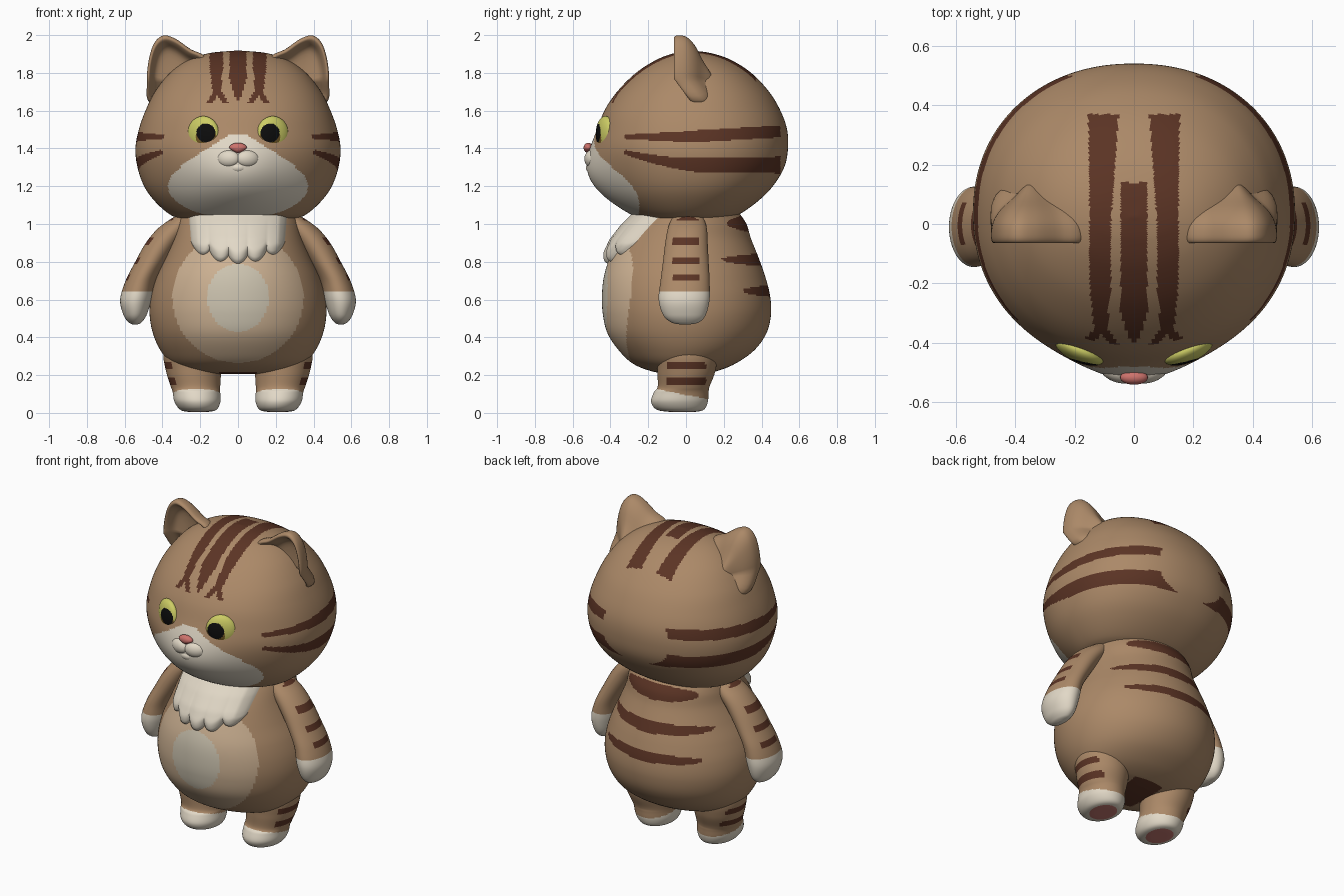
import bpy, bmesh, math
from mathutils import Vector, Matrix

if "Cube" in bpy.data.objects:
    bpy.data.objects.remove(bpy.data.objects["Cube"])

COLOURS = {
    "fur": (0.41, 0.25, 0.138), "stripe": (0.105, 0.034, 0.018), "cream": (0.76, 0.69, 0.57),
    "belly": (0.62, 0.45, 0.295), "belly_patch": (0.62, 0.56, 0.44), "eye_yellow": (0.61, 0.61, 0.13),
    "pupil_black": (0.004, 0.004, 0.004), "iris_brown": (0.19, 0.11, 0.02),
    "nose_pink": (0.61, 0.17, 0.15), "pad_pink": (0.56, 0.19, 0.165)}
MATS = {}
for key, rgb in COLOURS.items():
    MATS[key] = bpy.data.materials.new(key)
    MATS[key].diffuse_color = (*rgb, 1)


def finish(name, bm, rule, angle=50):
    """Turn a bmesh into an object, colouring each face by rule(centre)."""
    bmesh.ops.recalc_face_normals(bm, faces=bm.faces[:])
    me = bpy.data.meshes.new(name)
    slots = []
    for f in bm.faces:
        key = rule(f.calc_center_median())
        if key not in slots:
            slots.append(key)
            me.materials.append(MATS[key])
        f.material_index = slots.index(key)
    bm.to_mesh(me)
    bm.free()
    ob = bpy.data.objects.new(name, me)
    bpy.context.collection.objects.link(ob)
    bpy.ops.object.select_all(action='DESELECT')
    ob.select_set(True)
    bpy.context.view_layer.objects.active = ob
    bpy.ops.object.shade_smooth_by_angle(angle=math.radians(angle))
    return ob


def smooth(pts, steps, closed=False):
    """Catmull-Rom curve through tuples of any length."""
    n, out = len(pts), []
    at = lambda i: pts[i % n] if closed else pts[max(0, min(n - 1, i))]
    for i in range(n if closed else n - 1):
        for k in range(steps):
            t = k / steps
            out.append(tuple(0.5 * (2 * b + (c - a) * t + (2 * a - 5 * b + 4 * c - d) * t * t
                                    + (3 * b - a - 3 * c + d) * t ** 3)
                             for a, b, c, d in zip(at(i - 1), at(i), at(i + 1), at(i + 2))))
    return out if closed else out + [tuple(pts[-1])]


def skin(rings):
    """Join rings of equal length into a closed surface."""
    bm = bmesh.new()
    vr = [[bm.verts.new(p) for p in r] for r in rings]
    n = len(vr[0])
    for a, b in zip(vr, vr[1:]):
        for j in range(n):
            bm.faces.new((a[j], a[(j + 1) % n], b[(j + 1) % n], b[j]))
    bm.faces.new(vr[0])
    bm.faces.new(vr[-1])
    return bm


def loft(rows, n, steps, side=1, shape=None, power=2.0):
    """Stack superellipses given as (z, centre x, half width, front y, back y)."""
    rings = []
    bend = lambda v: math.copysign(abs(v) ** (2 / power), v)
    for z, cx, rx, yf, yb in smooth(rows, steps):
        ring = []
        for j in range(n):
            a = 2 * math.pi * (j + .5) / n
            p = Vector((side * (cx + rx * bend(math.cos(a))),
                        (yf + yb) / 2 + (yb - yf) / 2 * bend(math.sin(a)), z))
            ring.append(shape(p) if shape else p)
        rings.append(ring)
    return skin(rings)


def ball(name, centre, radii, key, turn=0, seg=24, rule=None):
    """Ellipsoid with its pole facing the front."""
    bm = bmesh.new()
    bmesh.ops.create_uvsphere(bm, u_segments=seg, v_segments=seg, radius=1)
    m = (Matrix.Translation(centre) @ Matrix.Rotation(turn, 4, 'Z')
         @ Matrix.Diagonal((*radii, 1)) @ Matrix.Rotation(math.pi / 2, 4, 'X'))
    bmesh.ops.transform(bm, matrix=m, verts=bm.verts[:])
    return finish(name, bm, rule or (lambda c: key))


# Head, with the muzzle and chin pushed forward
HEAD = [(1.02, 0, .28, -.18, .20), (1.05, 0, .36, -.26, .28), (1.12, 0, .44, -.345, .38),
        (1.2, 0, .497, -.405, .46), (1.3, 0, .532, -.45, .52), (1.4, 0, .543, -.47, .54),
        (1.5, 0, .525, -.46, .535), (1.6, 0, .49, -.43, .50), (1.7, 0, .44, -.365, .44),
        (1.8, 0, .36, -.265, .345), (1.87, 0, .26, -.155, .235), (1.905, 0, .15, -.06, .13),
        (1.918, 0, .01, .02, .03)]


def muzzle(p):
    if p.y < 0:
        reach = .19 if p.z < 1.25 else .185
        p.y -= .083 * math.exp(-(p.x / .25) ** 2 - ((p.z - 1.24) / reach) ** 2)
    return p


def head_rule(c):
    x, y, z = abs(c.x), c.y, c.z
    # white face
    if y < 0 and ((x / .37) ** 2 + ((z - 1.2) / .17) ** 2 < 1
                  or (x < .3 and 1.2 < z < min(1.472, 1.5 - .62 * x))):
        return "cream"
    # crown stripes, the outer pair forked at the forehead
    if z > 1.64 and y < .37:
        if y < .14 and x < .045 * (min(1, ((z - 1.65) / .12) ** .7) if y < 0 and z > 1.65 else y >= 0):
            return "stripe"
        w = .036 if y > 0 else .02 + .016 * min(1, max(0, (z - 1.7) / .13))
        if z > 1.70 and abs(x - (.114 - .03 * max(0, y))) < w + .04 * max(0, y):
            return "stripe"
        if z <= 1.715 and y < 0 and abs(abs(x - .108) - (1.71 - z) * .6) < .017:
            return "stripe"
    # cheek stripes
    if -.325 < y < .5 and x > .1:
        t = min(1, (y + .34) / .4)
        if abs(z - (1.462 + .06 * max(0, y - .02))) < .011 + .021 * t:
            return "stripe"
        s = 1 - (1 - t) ** 1.6
        if abs(z - (1.385 - .072 * s)) < .011 + .027 * t + .012 * max(0, y):
            return "stripe"
    return "fur"


finish("head", loft(HEAD, 256, 15, shape=muzzle, power=2.15), head_rule)

# Body with belly patches and back stripes
BODY = [(.205, 0, .10, -.08, .08), (.22, 0, .26, -.18, .16), (.26, 0, .35, -.28, .26),
        (.33, 0, .41, -.355, .36), (.42, 0, .45, -.415, .425), (.52, 0, .468, -.44, .45),
        (.62, 0, .46, -.445, .445), (.72, 0, .43, -.435, .42), (.82, 0, .385, -.405, .385),
        (.92, 0, .345, -.36, .345), (1.0, 0, .325, -.30, .32), (1.06, 0, .31, -.24, .28)]


def body_rule(c):
    x, y, z = abs(c.x), c.y, c.z
    if y < 0 and (x / .163) ** 2 + ((z - .61) / .18) ** 2 < 1:
        return "belly_patch"
    if y < 0 and z > .25 and (x / .347) ** 2 + ((z - .61) / .345) ** 2 < 1:
        return "belly"
    for zc, half, reach in ((1.0, .04, .24), (.81, .029, .335), (.645, .026, .33)):
        if y > .1 and x < reach and abs(z - zc) < half * math.sqrt(1 - (x / reach) ** 2) + .004:
            return "stripe"
    return "stripe" if z < .216 and x < .1 else "fur"


finish("body", loft(BODY, 200, 13), body_rule)


# Chest ruff following the body, with a scalloped lower edge
def chest_y(x, z):
    for a, b in zip(BODY, BODY[1:]):
        if a[0] <= z <= b[0]:
            t = (z - a[0]) / (b[0] - a[0])
            w, f, k = (a[i] + (b[i] - a[i]) * t for i in (2, 3, 4))
            return (f + k) / 2 - (k - f) / 2 * math.sqrt(max(0, 1 - (x / w) ** 2))


bm = bmesh.new()
grid = []
for i in range(19):
    v, row = i / 18, []
    for j in range(71):
        u = -1 + 2 * j / 70
        tuft = abs(math.cos(2.5 * math.pi * u)) ** .8
        low = .822 + .085 * u * u - .037 * tuft
        x, z = .265 * u * (1 - .05 * v), 1.05 + (low - 1.05) * v
        edge = min(1, (1 - abs(u)) * 6, (1 - v) * 4)
        row.append(bm.verts.new((x, chest_y(x, z) + .015 - .055 * math.sqrt(max(0, edge)) - .008 * tuft * v, z)))
    grid.append(row)
for a, b in zip(grid, grid[1:]):
    for j in range(70):
        bm.faces.new((a[j], b[j], b[j + 1], a[j + 1]))
finish("chest_ruff", bm, lambda c: "cream")

# Profiles for the paired limbs
ARM = [(.468, .545, .012, -.03, .02), (.48, .545, .035, -.08, .07), (.52, .545, .062, -.122, .105),
       (.6, .541, .083, -.145, .125), (.7, .515, .08, -.135, .125), (.8, .462, .082, -.122, .12),
       (.9, .40, .088, -.11, .115), (.98, .335, .085, -.095, .11), (1.04, .28, .055, -.07, .09)]
LEG = [(.005, .21, .01, -.03, 0), (.007, .21, .066, -.105, .062), (.02, .21, .10, -.16, .098),
       (.06, .215, .122, -.185, .116), (.11, .22, .126, -.17, .12), (.14, .225, .131, -.15, .125),
       (.22, .235, .146, -.152, .155), (.32, .238, .156, -.15, .165), (.42, .21, .14, -.1, .12)]
# Ear outline as (x, z)
EAR = [(.465, 1.64), (.482, 1.75), (.474, 1.86), (.445, 1.955), (.395, 1.998), (.33, 1.98),
       (.25, 1.925), (.17, 1.88), (.15, 1.75), (.30, 1.62)]
# Ear surface from the hollow, over the rim, to the back as (scale, y)
EAR_DEPTH = [(.02, .02), (.5, .012), (.72, -.005), (.84, -.045), (.92, -.064), (.98, -.058),
             (1.0, -.035), (.96, .005), (.78, .048), (.46, .09), (.2, .13), (.02, .15)]


def arm_rule(c):
    if c.z < .645:
        return "cream"
    banded = any(abs(c.z - z) < .017 for z in (.72, .81, .91)) or c.z > 1.015
    return "stripe" if banded and abs(c.y) < .072 and abs(c.x) > .40 - .6 * (c.z - .9) + .02 else "fur"


def leg_rule(c):
    if c.z < .008:
        return "pad_pink"
    if c.z < .095 - .2 * c.y:
        return "cream"
    banded = abs(c.z - .255) < .02 or abs(c.z - .165) < .016
    return "stripe" if banded and abs(c.x) > .29 and abs(c.y) < .105 else "fur"


def eye_rule(c):
    x, z = abs(c.x) - .170, c.z - 1.482
    if (x / .05) ** 2 + (z / .05) ** 2 < 1:
        return "pupil_black"
    if (x / .054) ** 2 + ((z + .02) / .054) ** 2 < 1:
        return "iris_brown"
    return "eye_yellow"


for side, tag in ((-1, "left"), (1, "right")):
    finish(tag + "_arm", loft(ARM, 64, 9, side), arm_rule)
    finish(tag + "_leg", loft(LEG, 64, 8, side), leg_rule)
    # the lower rim of the ear sinks back into the head
    outline = smooth(EAR, 5, closed=True)
    rings = [[(side * (.34 + (x - .34) * s), y + .75 * max(0, 1.77 - z) * s, 1.75 + (z - 1.75) * s)
              for x, z in outline] for s, y in smooth(EAR_DEPTH, 3)]
    finish(tag + "_ear", skin(rings), lambda c: "fur")
    ball(tag + "_eye", (side * .184, -.426, 1.477), (.09, .04, .094), "", side * math.radians(24), 64, eye_rule)
    ball(tag + "_muzzle_lobe", (side * .052, -.497, 1.345), (.064, .038, .047), "cream", side * .3)

# Chin and nose
ball("chin", (0, -.495, 1.298), (.05, .035, .03), "cream")
nose = ball("nose", (0, -.518, 1.403), (.047, .024, .027), "nose_pink")
for v in nose.data.vertices:
    if v.co.z < 1.40:
        v.co.x *= 1 - (1.40 - v.co.z) * 22

for m in bpy.data.materials:
    if m.users and not m.is_grease_pencil:
        m.use_nodes = True
        m.node_tree.nodes["Principled BSDF"].inputs["Base Color"].default_value = m.diffuse_color
